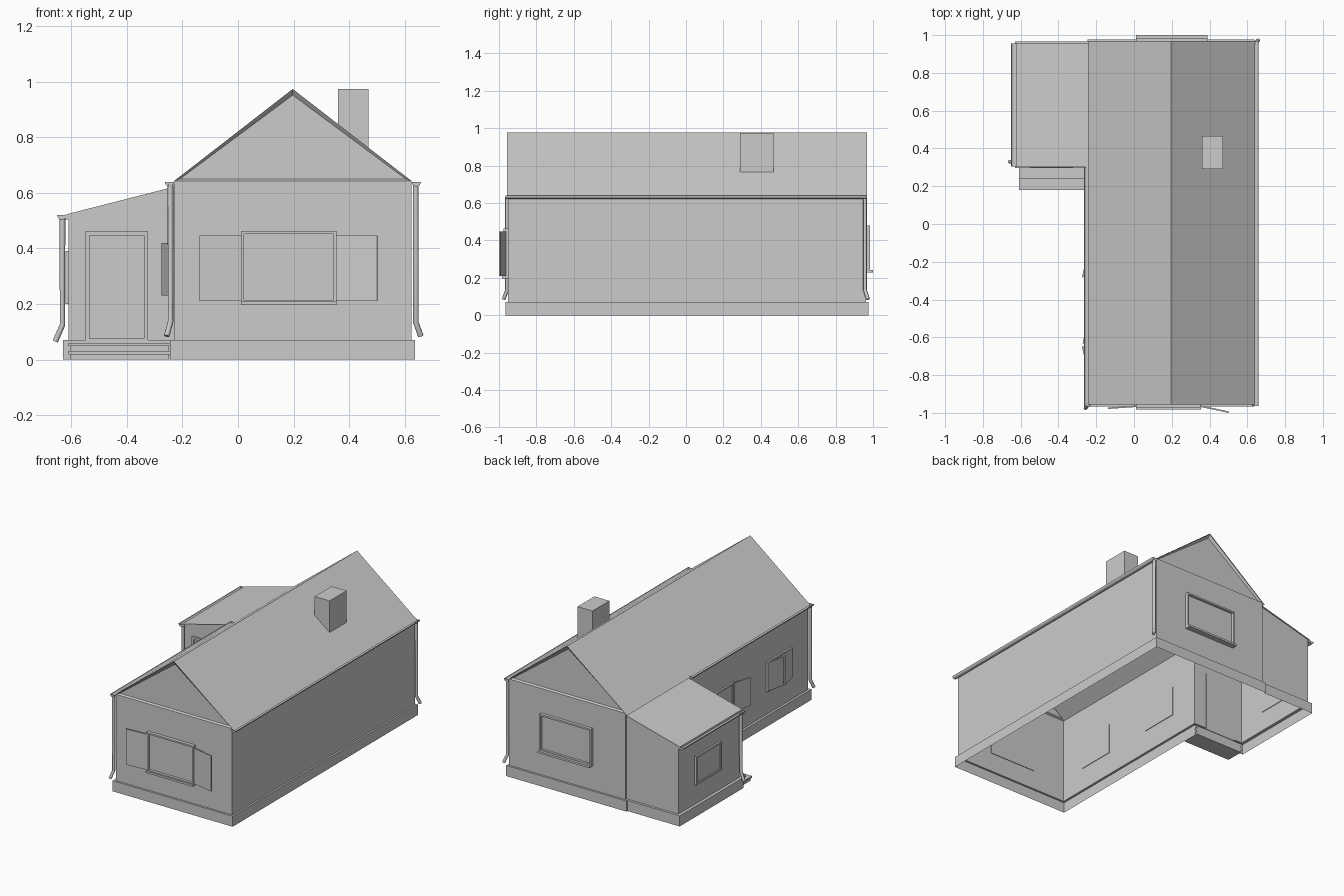
import bpy, bmesh, math
from mathutils import Matrix, Vector

if "Cube" in bpy.data.objects:
    bpy.data.objects.remove(bpy.data.objects["Cube"])

def finish(name, bm, M=Matrix(), recalc=True):
    if recalc:
        bmesh.ops.recalc_face_normals(bm, faces=bm.faces)
    me = bpy.data.meshes.new(name)
    bm.to_mesh(me)
    bm.free()
    ob = bpy.data.objects.new(name, me)
    ob.matrix_world = M
    bpy.context.collection.objects.link(ob)
    return ob

def boxes(name, spans, M=Matrix()):
    """One object from several boxes (x0, x1, y0, y1, z0, z1)."""
    bm = bmesh.new()
    for x0, x1, y0, y1, z0, z1 in spans:
        c = Vector((x0 + x1, y0 + y1, z0 + z1)) / 2
        s = Matrix.Diagonal((x1 - x0, y1 - y0, z1 - z0, 1))
        bmesh.ops.create_cube(bm, size=1, matrix=Matrix.Translation(c) @ s)
    return finish(name, bm, M)

# --- walls and plinth: open L-shaped shell with recessed gables
def shell():
    bm = bmesh.new()
    wall = [(-.23, -.953), (.625, -.953), (.625, .963), (-.23, .963),
            (-.23, .95), (-.61, .95), (-.61, .31), (-.23, .31)]
    base = [(-.245, -.966), (.637, -.966), (.637, .976), (-.245, .976),
            (-.245, .966), (-.63, .966), (-.63, .297), (-.245, .297)]
    tops = [.643, .643, .643, .643, .622, .525, .525, .622]
    loops = [[bm.verts.new((*p, 0)) for p in base],
             [bm.verts.new((*p, .07)) for p in base],
             [bm.verts.new((*p, .07)) for p in wall],
             [bm.verts.new((*p, z)) for p, z in zip(wall, tops)]]
    for a, b in zip(loops, loops[1:]):
        for i in range(8):
            j = (i + 1) % 8
            bm.faces.new((a[i], a[j], b[j], b[i]))
    top = loops[3]
    bm.faces.new((top[3], top[4], top[7], top[0]))
    gables = []
    for i, j in ((0, 1), (2, 3)):
        apex = bm.verts.new((.197, top[i].co.y, .974))
        gables.append(bm.faces.new((top[i], top[j], apex)))
    bm.normal_update()
    bmesh.ops.inset_individual(bm, faces=gables, thickness=.022, depth=-.012)
    finish("walls", bm, recalc=False)

shell()

def sheet(name, profile, y0, y1):
    bm = bmesh.new()
    a, b = [[bm.verts.new((x, y, z)) for x, z in profile] for y in (y0, y1)]
    for i in range(len(profile) - 1):
        bm.faces.new((a[i], a[i + 1], b[i + 1], b[i]))
    return bm, a, b

# --- roofs
bm, _, _ = sheet("main_roof", [(.64, .633), (.197, .977), (-.244, .633)], -.956, .968)
finish("main_roof", bm)
bm, _, _ = sheet("annex_roof", [(-.225, .628), (-.625, .523)], .302, .958)
finish("annex_roof", bm)
boxes("annex_eave_board", [(-.622, -.608, .305, .955, .505, .523)])

# --- chimney with its foot cut to the roof slope
chimney = boxes("chimney", [(.36, .47, .29, .467, .76, .975)])
for v in chimney.data.vertices:
    if v.co.z < .8 and v.co.x < .4:
        v.co.z = .845

# --- half-round gutters
def gutter(name, x, z, y0, y1, r=.017):
    prof = [(x + r * math.cos(t), z + r * math.sin(t))
            for t in [math.pi + math.pi * i / 8 for i in range(9)]]
    bm, a, b = sheet(name, prof, y0, y1)
    bm.faces.new(a)
    bm.faces.new(b)
    finish(name, bm)

gutter("right_gutter", .642, .64, -.964, .968)
gutter("left_gutter", -.247, .64, -.964, .302)
gutter("annex_gutter", -.634, .52, .305, .955)

# --- downpipes
def downpipe(name, pts):
    cu = bpy.data.curves.new(name, 'CURVE')
    cu.dimensions = '3D'
    cu.bevel_depth = .01
    cu.bevel_resolution = 2
    cu.use_fill_caps = True
    sp = cu.splines.new('POLY')
    sp.points.add(len(pts) - 1)
    for p, co in zip(sp.points, pts):
        p.co = (*co, 1)
    bpy.context.collection.objects.link(bpy.data.objects.new(name, cu))

downpipe("front_left_downpipe", [(-.243, -.957, .63), (-.243, -.957, .135), (-.257, -.975, .085)])
downpipe("back_right_downpipe", [(.64, .957, .63), (.64, .957, .135), (.658, .973, .085)])
downpipe("annex_downpipe", [(-.632, .327, .51), (-.632, .327, .125), (-.658, .33, .065)])

# --- windows: local x across, -y outwards, z up from the sill
def place(x, y, z, turn):
    return Matrix.Translation((x, y, z)) @ Matrix.Rotation(math.radians(turn), 4, 'Z')

def window(name, M, w, h, depth, sill=0, t=.011):
    x = w / 2
    boxes(name + "_frame", [(-x, -x + t, -depth, .004, 0, h), (x - t, x, -depth, .004, 0, h),
                            (-x + t, x - t, -depth, .004, h - t, h),
                            (-x + t, x - t, -depth, .004, 0, t)], M)
    boxes(name + "_pane", [(-x + t, x - t, -.004, .004, t, h - t)], M)
    if sill:
        boxes(name + "_sill", [(-x, x, -sill, .004, -.006, .007)], M)

def shutter(name, M, hinge, w, h, angle, out=.012):
    turn = math.copysign(angle, -w)
    H = M @ place(hinge, -out, .008, turn)
    boxes(name, [(min(0, w), max(0, w), -.004, .004, 0, h)], H)

front = place(.183, -.953, .203, 0)
window("front_window", front, .345, .26, .022, .03)
shutter("front_shutter_left", front, -.172, -.15, .236, 4)
shutter("front_shutter_right", front, .172, .15, .236, 12)

window("back_window", place(.2, .963, .235, 180), .38, .245, .02, .037)
window("annex_window", place(-.61, .645, .2, -90), .27, .19, .012)

ajar = place(-.23, -.64, .222, -90)
window("side_window_a", ajar, .26, .2, .012)
shutter("side_shutter_a1", ajar, .13, -.126, .19, 14)
shutter("side_shutter_a2", ajar, -.13, .126, .19, 12)
wide = place(-.23, -.03, .222, -90)
window("side_window_b", wide, .26, .2, .012)
shutter("side_shutter_b1", wide, .13, .126, .19, 14)
shutter("side_shutter_b2", wide, -.13, -.126, .19, 8)

# --- door and steps
window("door", place(-.437, .31, .06, 0), .226, .402, .012, t=.015)
boxes("steps", [(-.605, -.248, .19, .31, 0, .018), (-.61, -.245, .18, .31, .018, .03),
                (-.605, -.248, .25, .31, .03, .048), (-.61, -.245, .24, .31, .048, .06)])
